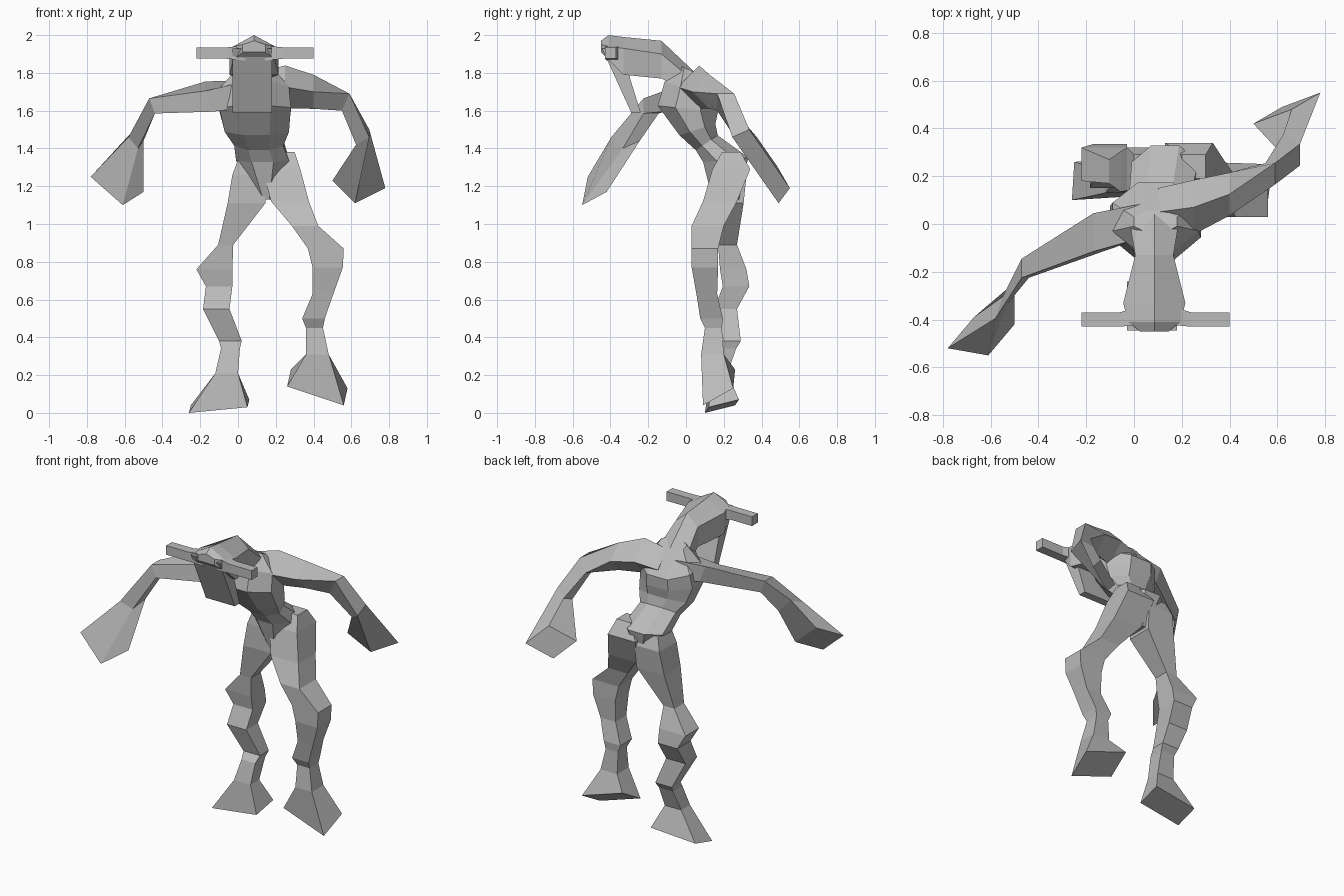
import bpy, bmesh, math
from mathutils import Vector

cube = bpy.data.objects.get("Cube")
if cube:
    bpy.data.objects.remove(cube, do_unlink=True)

grey = bpy.data.materials.new("plain_grey")
grey.use_nodes = True
colour = (.5, .5, .5, 1)
grey.diffuse_color = colour
grey.node_tree.nodes["Principled BSDF"].inputs["Base Color"].default_value = colour


def box_ring(centre, u, v):
    """Four corners around a centre, from two half-width vectors."""
    centre, u, v = Vector(centre), Vector(u), Vector(v)
    return [centre - u - v, centre + u - v, centre + u + v, centre - u + v]


def flat_ring(x, y, z, half_x, half_y=None):
    """Level section for legs; square unless a depth is given."""
    return box_ring((x, y, z), (half_x, 0, 0), (0, half_y or half_x, 0))


def side_ring(x, y, z, half, lean=0):
    """Upright square section for arms and horns."""
    return box_ring((x, y, z), (0, half, 0), (lean, 0, half))


def diamond_ring(x, y, z, half):
    """Upright section standing on one corner."""
    return box_ring((x, y, z), (0, half, -half), (0, half, half))


def end_ring(first, middle, last):
    """Slanted parallelogram that closes a hand or foot."""
    first, middle, last = Vector(first), Vector(middle), Vector(last)
    return [first, middle, last, first + last - middle]


def oval_ring(x, y, z, half_x, half_y, tilt=0, sides=8):
    """Tilted faceted ring for the trunk."""
    ring = []
    corner_scale = 1 / math.cos(math.pi / sides)
    for i in range(sides):
        angle = math.tau * (i + .5) / sides
        across = math.cos(angle) * half_x * corner_scale
        depth = math.sin(angle) * half_y * corner_scale
        ring.append(Vector((x + across,
                            y + depth * math.cos(tilt),
                            z + depth * math.sin(tilt))))
    return ring


def house_ring(y, half_x, bottom, eave, peak, middle=.085):
    """Gabled section with a ridge on top, for the head."""
    left, right = middle + half_x, middle - half_x
    outline = [(right, bottom), (left, bottom), (left, eave), (middle, peak), (right, eave)]
    return [Vector((x, y, z)) for x, z in outline]


def best_match(previous, ring):
    """Reorder a ring so that its corners follow the previous ring."""
    n = len(ring)
    options = [r[i:] + r[:i] for r in (ring, ring[::-1]) for i in range(n)]
    return min(options, key=lambda r: sum((a - b).length for a, b in zip(previous, r)))


def loft(name, rings):
    """Skin a run of rings and close both ends."""
    bm = bmesh.new()
    rows, previous = [], None
    for ring in rings:
        previous = best_match(previous, ring) if previous else ring
        rows.append([bm.verts.new(point) for point in previous])
    for low, high in zip(rows, rows[1:]):
        for i in range(len(low)):
            bm.faces.new((low[i - 1], low[i], high[i], high[i - 1]))
    bm.faces.new(rows[0])
    bm.faces.new(rows[-1])
    bmesh.ops.recalc_face_normals(bm, faces=bm.faces)
    mesh = bpy.data.meshes.new(name)
    bm.to_mesh(mesh)
    bm.free()
    mesh.materials.append(grey)
    obj = bpy.data.objects.new(name, mesh)
    bpy.context.collection.objects.link(obj)


# Hunched trunk, from the neck down to the crotch
loft("trunk", [
    oval_ring(.09, .01, 1.82, .09, .05, tilt=-.4),
    oval_ring(.09, .03, 1.71, .18, .15, tilt=-.3),
    oval_ring(.09, .01, 1.61, .19, .16, tilt=-.1),
    oval_ring(.1, .06, 1.5, .17, .1, tilt=.3),
    oval_ring(.11, .11, 1.43, .13, .07, tilt=.6),
    oval_ring(.13, .21, 1.34, .14, .12, tilt=.1),
    oval_ring(.15, .21, 1.13, .04, .07),
])

# Head reaching forward from the neck
loft("head", [
    house_ring(.05, .11, bottom=1.68, eave=1.75, peak=1.8),
    house_ring(-.13, .08, bottom=1.77, eave=1.9, peak=1.97),
    house_ring(-.33, .13, bottom=1.79, eave=1.93, peak=1.99),
    house_ring(-.41, .11, bottom=1.87, eave=1.94, peak=2),
    house_ring(-.45, .06, bottom=1.91, eave=1.95, peak=1.97),
])

# Long plate hanging in front of the face
loft("face_plate", [
    flat_ring(.075, -.395, 1.93, .105, .05),
    flat_ring(.075, -.265, 1.59, .105, .025),
])

# Horns, one to each side of the head
for name, side in (("right_horn", -1), ("left_horn", 1)):
    loft(name, [side_ring(.09 + side * reach, y, 1.905, half)
                for reach, y, half in ((.05, -.38, .04), (.15, -.4, .03), (.31, -.4, .03))])

# Arms with flaring hands
loft("right_arm", [
    side_ring(.06, .02, 1.69, .07),
    box_ring((-.15, -.035, 1.675), (0, .08, .025), (-.02, 0, .055)),
    side_ring(-.455, -.185, 1.625, .04, lean=-.015),
    box_ring((-.54, -.32, 1.45), (.025, .03, -.03), (.015, .045, .02)),
    end_ring((-.78, -.52, 1.25), (-.61, -.55, 1.1), (-.5, -.42, 1.17)),
])
loft("left_arm", [
    diamond_ring(.1, .05, 1.7, .05),
    diamond_ring(.25, .07, 1.725, .057),
    diamond_ring(.4, .125, 1.7, .045),
    side_ring(.57, .21, 1.645, .045, lean=.02),
    box_ring((.66, .31, 1.46), (.035, -.02, .02), (0, .045, .02)),
    end_ring((.78, .55, 1.19), (.62, .49, 1.11), (.5, .42, 1.23)),
])

# Knobbly legs ending in wedge feet
loft("right_leg", [
    flat_ring(.07, .22, 1.34, .07),
    flat_ring(.06, .23, 1.26, .09),
    flat_ring(.045, .22, 1.11, .1, .085),
    flat_ring(-.065, .22, .89, .04, .05),
    flat_ring(-.125, .25, .76, .095, .07),
    flat_ring(-.1, .265, .67, .07),
    flat_ring(-.115, .21, .55, .07, .06),
    flat_ring(-.04, .245, .38, .06, .045),
    flat_ring(-.04, .215, .34, .05),
    flat_ring(-.06, .175, .21, .06, .045),
    end_ring((-.26, .1, 0), (.05, .12, .03), (.06, .28, .07)),
])
loft("left_leg", [
    flat_ring(.25, .24, 1.38, .05),
    flat_ring(.23, .24, 1.29, .1),
    flat_ring(.275, .18, 1.12, .1, .09),
    flat_ring(.355, .115, .99, .07, .085),
    flat_ring(.465, .1, .87, .095, .07),
    flat_ring(.475, .1, .77, .08, .07),
    flat_ring(.45, .11, .63, .055),
    flat_ring(.4, .135, .5, .06),
    flat_ring(.405, .145, .45, .045),
    flat_ring(.42, .14, .31, .06),
    end_ring((.26, .1, .14), (.56, .09, .04), (.58, .25, .13)),
])
